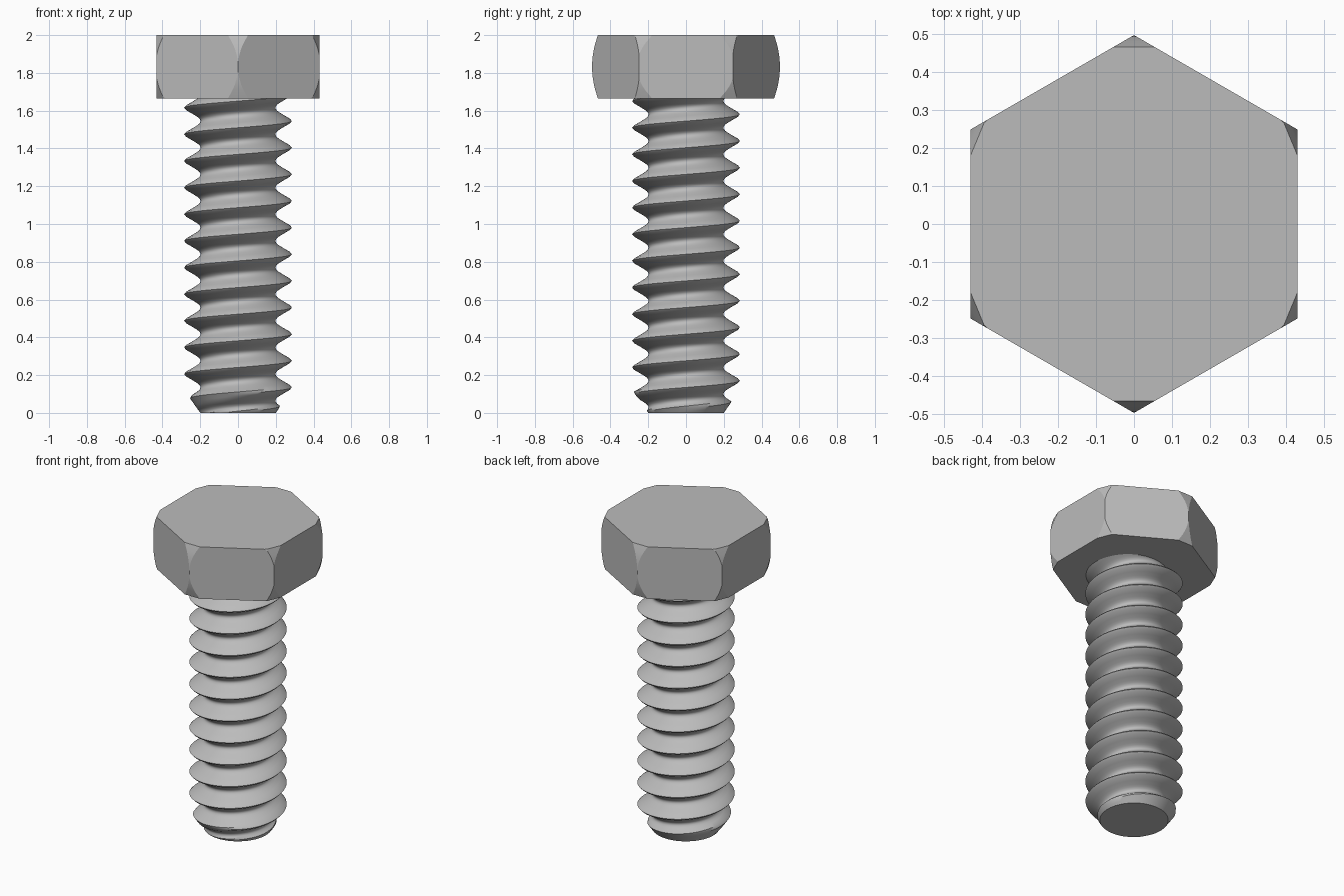
import bpy, bmesh
from math import sin, cos, pi, radians, sqrt
from mathutils import Vector

if "Cube" in bpy.data.objects:
    bpy.data.objects.remove(bpy.data.objects["Cube"])

steel = bpy.data.materials.new("grey_steel")
steel.use_nodes = True
GREY = (0.5, 0.5, 0.5, 1)
steel.diffuse_color = GREY
steel.node_tree.nodes["Principled BSDF"].inputs["Base Color"].default_value = GREY

HEAD_BOTTOM, HEAD_TOP = 1.665, 2.0


def cut(bm, point, normal):
    """Trim everything beyond a plane and cap the opening."""
    geom = bm.verts[:] + bm.edges[:] + bm.faces[:]
    result = bmesh.ops.bisect_plane(bm, geom=geom, dist=1e-6, plane_co=point,
                                    plane_no=normal, clear_outer=True)
    edges = [e for e in result["geom_cut"]
             if isinstance(e, bmesh.types.BMEdge) and e.is_boundary]
    if len(edges) > 2:
        bmesh.ops.edgeloop_fill(bm, edges=edges)


def finish(bm, name, angle):
    bmesh.ops.recalc_face_normals(bm, faces=bm.faces[:])
    mesh = bpy.data.meshes.new(name)
    bm.to_mesh(mesh)
    bm.free()
    mesh.materials.append(steel)
    obj = bpy.data.objects.new(name, mesh)
    bpy.context.collection.objects.link(obj)
    bpy.ops.object.select_all(action="DESELECT")
    obj.select_set(True)
    bpy.context.view_layer.objects.active = obj
    bpy.ops.object.shade_smooth_by_angle(angle=radians(angle))


# Hexagonal head, corners trimmed by a barrel-shaped set of planes
bm = bmesh.new()
corners = [bm.verts.new((0.497 * cos(a), 0.497 * sin(a), HEAD_BOTTOM))
           for a in (pi / 6 + k * pi / 3 for k in range(6))]
base = bm.faces.new(corners)
top = bmesh.ops.extrude_face_region(bm, geom=[base], use_keep_orig=True)
bmesh.ops.translate(bm, vec=(0, 0, HEAD_TOP - HEAD_BOTTOM),
                    verts=[v for v in top["geom"] if isinstance(v, bmesh.types.BMVert)])
middle = (HEAD_BOTTOM + HEAD_TOP) / 2
ARC, SIDES, BANDS = 0.46, 16, 10
for s in range(SIDES):
    a = 2 * pi * s / SIDES
    for b in range(BANDS):
        tilt = radians(-20 + 40 * (b + 0.5) / BANDS)
        reach = 0.497 - ARC + ARC * cos(tilt)
        point = Vector((reach * cos(a), reach * sin(a), middle + ARC * sin(tilt)))
        normal = Vector((cos(tilt) * cos(a), cos(tilt) * sin(a), sin(tilt)))
        cut(bm, point, normal)
finish(bm, "hex_head", 20)

# Threaded shank: one profile wound along a right-handed helix
PITCH, START, COLS = 0.141, 0.135, 64
half = [(0, 0.285), (0.08, 0.275), (0.2, 0.245), (0.3, 0.222),
        (0.36, 0.21), (0.43, 0.201), (0.5, 0.198)]
profile = half + [(1 - t, r) for t, r in half[-2:0:-1]]
STEPS = len(profile)
bm = bmesh.new()
rows = []
for turn in range(-3, 13):
    for t, r in profile:
        row = []
        for c in range(COLS):
            a = 2 * pi * c / COLS
            z = START + PITCH * (turn + t + c / COLS)
            tip = max(0.19, 0.2 + 0.7 * z)  # tapered lead-in at the tip
            radius = min(r, tip)
            row.append(bm.verts.new((radius * cos(a), radius * sin(a), z)))
        rows.append(row)
for i in range(len(rows) - 1 - STEPS):
    for c in range(COLS):
        # the last column joins the first column one turn higher
        n, j = (c + 1, i) if c + 1 < COLS else (0, i + STEPS)
        bm.faces.new((rows[i][c], rows[j][n], rows[j + 1][n], rows[i + 1][c]))
bmesh.ops.delete(bm, geom=[v for v in bm.verts if not v.link_faces], context="VERTS")
cut(bm, Vector((0, 0, 0)), Vector((0, 0, -1)))
cut(bm, Vector((0, 0, HEAD_BOTTOM + 0.01)), Vector((0, 0, 1)))
finish(bm, "threaded_shank", 40)
